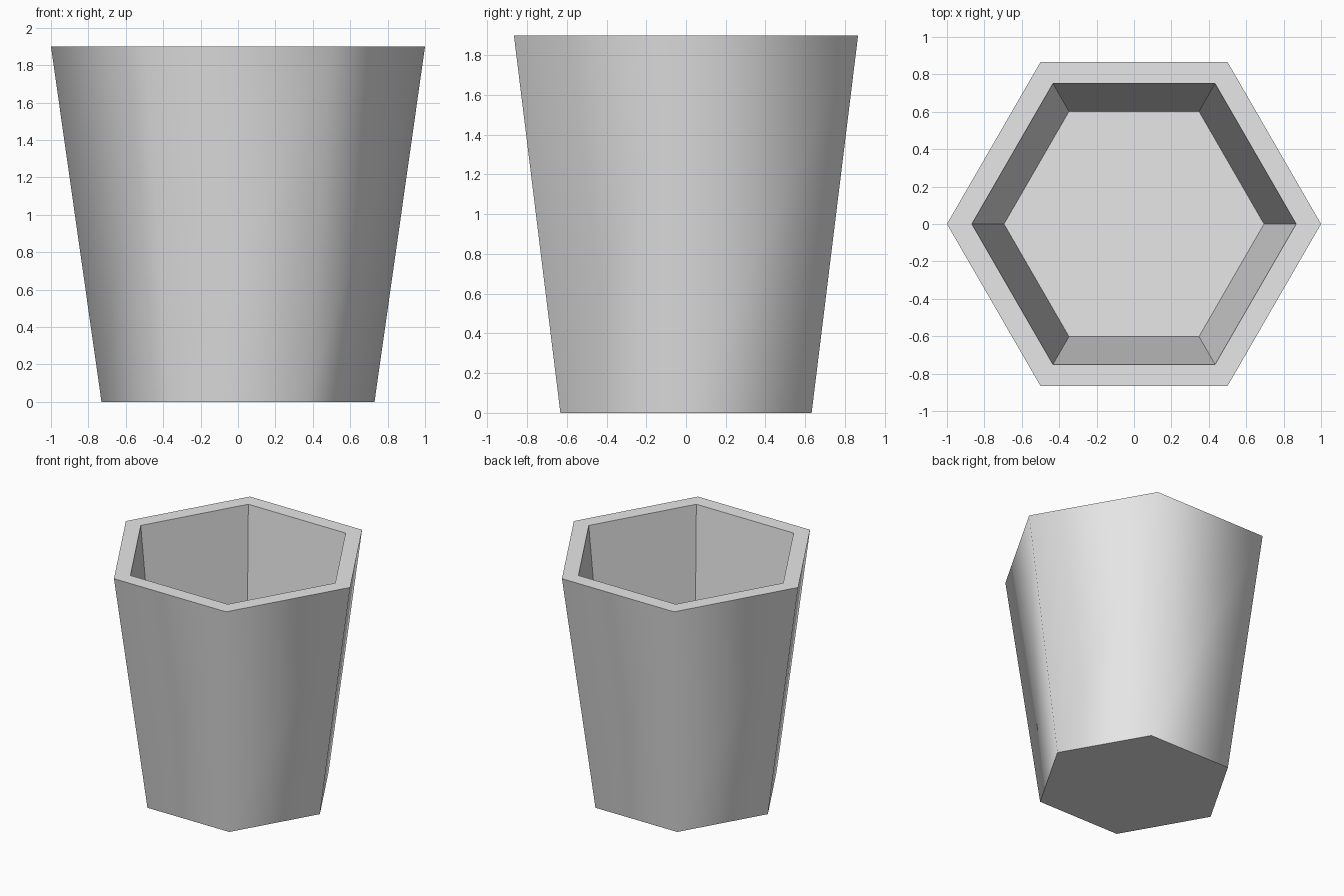
import bpy
import bmesh
from math import cos, sin, pi

SIDES = 6
HEIGHT = 1.9

cube = bpy.data.objects.get("Cube")
if cube:
    bpy.data.objects.remove(cube, do_unlink=True)

# Single pale grey material
grey = bpy.data.materials.new("pale_grey")
grey.use_nodes = True
colour = (0.8, 0.8, 0.8, 1.0)
grey.diffuse_color = colour
grey.node_tree.nodes["Principled BSDF"].inputs["Base Color"].default_value = colour

bm = bmesh.new()


def ring(radius, z):
    angles = [2 * pi * i / SIDES for i in range(SIDES)]
    return [bm.verts.new((radius * cos(a), radius * sin(a), z)) for a in angles]


def bridge(a, b, smooth=False):
    for i in range(SIDES):
        j = (i + 1) % SIDES
        bm.faces.new((a[i], a[j], b[j], b[i])).smooth = smooth


# Rings from the underside, over the rim, down to the inner floor
base = ring(0.73, 0)
rim_outer = ring(1.0, HEIGHT)
rim_inner = ring(0.867, HEIGHT)
floor = ring(0.695, 0.08)

# Smooth outer wall; flat rim, inner wall, underside and floor
bridge(base, rim_outer, smooth=True)
bridge(rim_outer, rim_inner)
bridge(rim_inner, floor)
bm.faces.new(base[::-1])
bm.faces.new(floor)

# Keep every edge crisp except those between outer wall faces
for edge in bm.edges:
    edge.smooth = all(face.smooth for face in edge.link_faces)

mesh = bpy.data.meshes.new("cup")
bm.to_mesh(mesh)
bm.free()
mesh.materials.append(grey)
cup = bpy.data.objects.new("cup", mesh)
bpy.context.collection.objects.link(cup)
